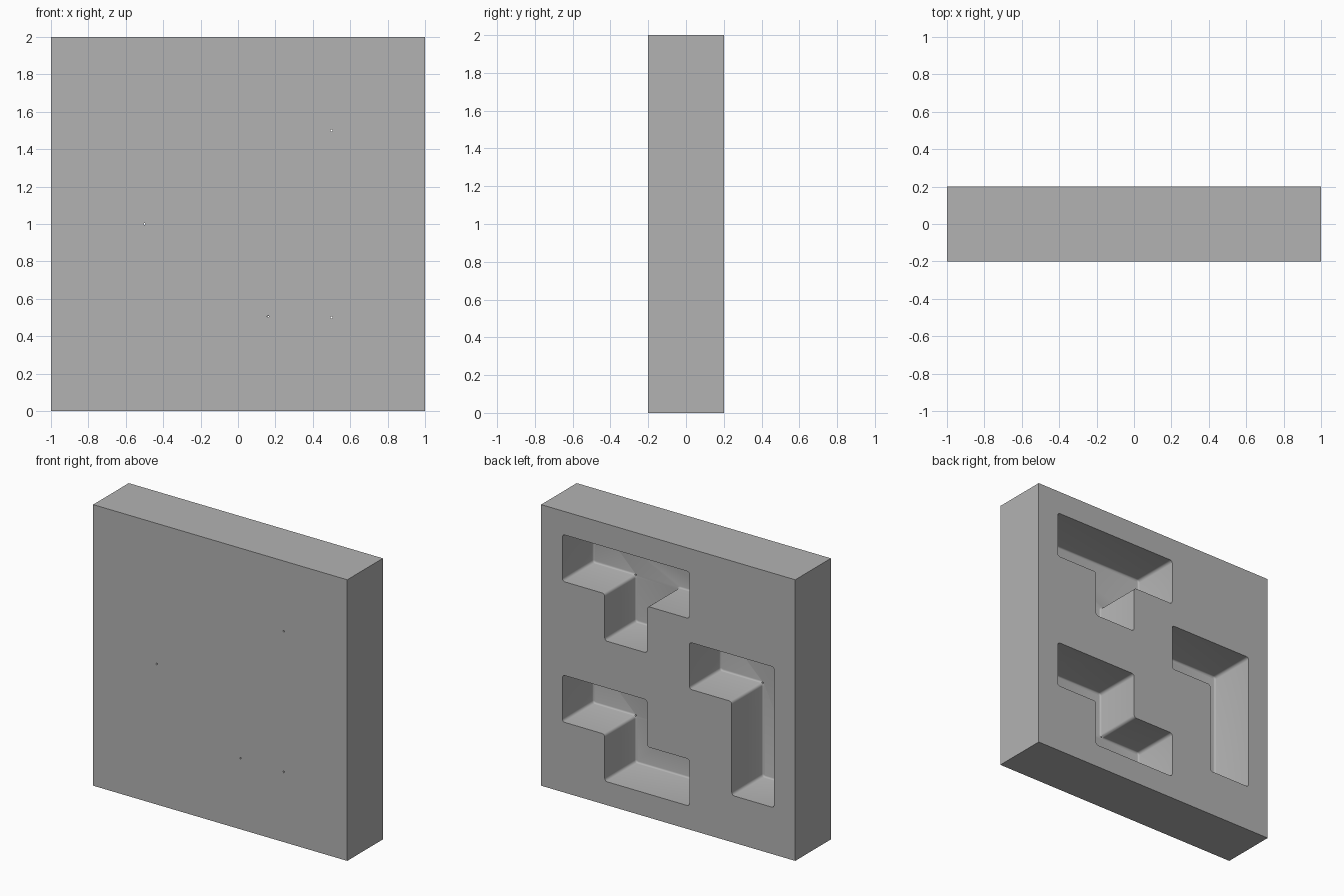
import bpy, bmesh, math
from mathutils import Matrix

cube = bpy.data.objects.get("Cube")
if cube:
    bpy.data.objects.remove(cube, do_unlink=True)

CELL = 1 / 3        # side of one square of a block shape
BACK = 0.2          # back face of the slab
FLOOR = -0.15       # pocket floor
ROUND = 0.02        # fillet radius

grey = bpy.data.materials.new("grey")
grey.use_nodes = True
grey.diffuse_color = (0.45, 0.45, 0.45, 1)
grey.node_tree.nodes["Principled BSDF"].inputs["Base Color"].default_value = (0.45, 0.45, 0.45, 1)


def add_object(name, bm):
    bmesh.ops.recalc_face_normals(bm, faces=bm.faces)
    mesh = bpy.data.meshes.new(name)
    bm.to_mesh(mesh)
    bm.free()
    mesh.materials.append(grey)
    obj = bpy.data.objects.new(name, mesh)
    bpy.context.collection.objects.link(obj)
    return obj


def pocket_cutter(name, origin, outline):
    """Prism over a cell outline, with rounded corners and a rounded floor edge."""
    bm = bmesh.new()
    verts = [bm.verts.new((origin[0] - u * CELL, FLOOR, origin[1] - v * CELL)) for u, v in outline]
    face = bm.faces.new(verts)
    top = bmesh.ops.extrude_face_region(bm, geom=[face])["geom"]
    for v in top:
        if isinstance(v, bmesh.types.BMVert):
            v.co.y = BACK + 0.1
    # corners running through the depth
    deep = [e for e in bm.edges if abs(e.verts[0].co.y - e.verts[1].co.y) > 0.1]
    bmesh.ops.bevel(bm, geom=deep, offset=ROUND, segments=4, profile=0.5, affect='EDGES')
    # edge around the floor
    rim = [e for e in bm.edges if all(abs(v.co.y - FLOOR) < 1e-4 for v in e.verts)]
    bmesh.ops.bevel(bm, geom=rim, offset=ROUND * 0.6, segments=3, profile=0.5, affect='EDGES')
    return add_object(name, bm)


def pin_cutter(name, x, z):
    """Tiny hole through the thin floor."""
    bm = bmesh.new()
    place = Matrix.Translation((x, -0.17, z)) @ Matrix.Rotation(math.pi / 2, 4, 'X')
    bmesh.ops.create_cone(bm, cap_ends=True, segments=4, radius1=0.007, radius2=0.007,
                          depth=0.1, matrix=place)
    return add_object(name, bm)


def cut(target, cutter):
    mod = target.modifiers.new("cut", 'BOOLEAN')
    mod.operation = 'DIFFERENCE'
    mod.solver = 'EXACT'
    mod.object = cutter
    bpy.context.view_layer.objects.active = target
    bpy.ops.object.modifier_apply(modifier=mod.name)
    bpy.data.objects.remove(cutter, do_unlink=True)


# Slab
bm = bmesh.new()
bmesh.ops.create_cube(bm, size=1, matrix=Matrix.Translation((0, 0, 1)) @ Matrix.Diagonal((2, 0.4, 2, 1)))
slab = add_object("mould_slab", bm)

# Block-shaped pockets: upper corner, then outline in cells (across, down)
pockets = {
    "tee_pocket": ((5 / 6, 11 / 6),
                   [(0, 0), (3, 0), (3, 1), (2, 1), (2, 2), (1, 2), (1, 1), (0, 1)]),
    "step_pocket": ((5 / 6, 5 / 6),
                    [(0, 0), (2, 0), (2, 1), (3, 1), (3, 2), (1, 2), (1, 1), (0, 1)]),
    "hook_pocket": ((-1 / 6, 4 / 3),
                    [(0, 0), (2, 0), (2, 3), (1, 3), (1, 1), (0, 1)]),
}
for name, (origin, outline) in pockets.items():
    cut(slab, pocket_cutter(name, origin, outline))

# Pin holes at inner corners
for x, z in [(0.5, 1.5), (-0.5, 1.0), (0.16, 0.505), (0.5, 0.5)]:
    cut(slab, pin_cutter("pin_hole", x, z))

# Smooth fillets, sharp slab edges
bpy.ops.object.select_all(action='DESELECT')
slab.select_set(True)
bpy.context.view_layer.objects.active = slab
bpy.ops.object.shade_smooth_by_angle(angle=math.radians(35))
